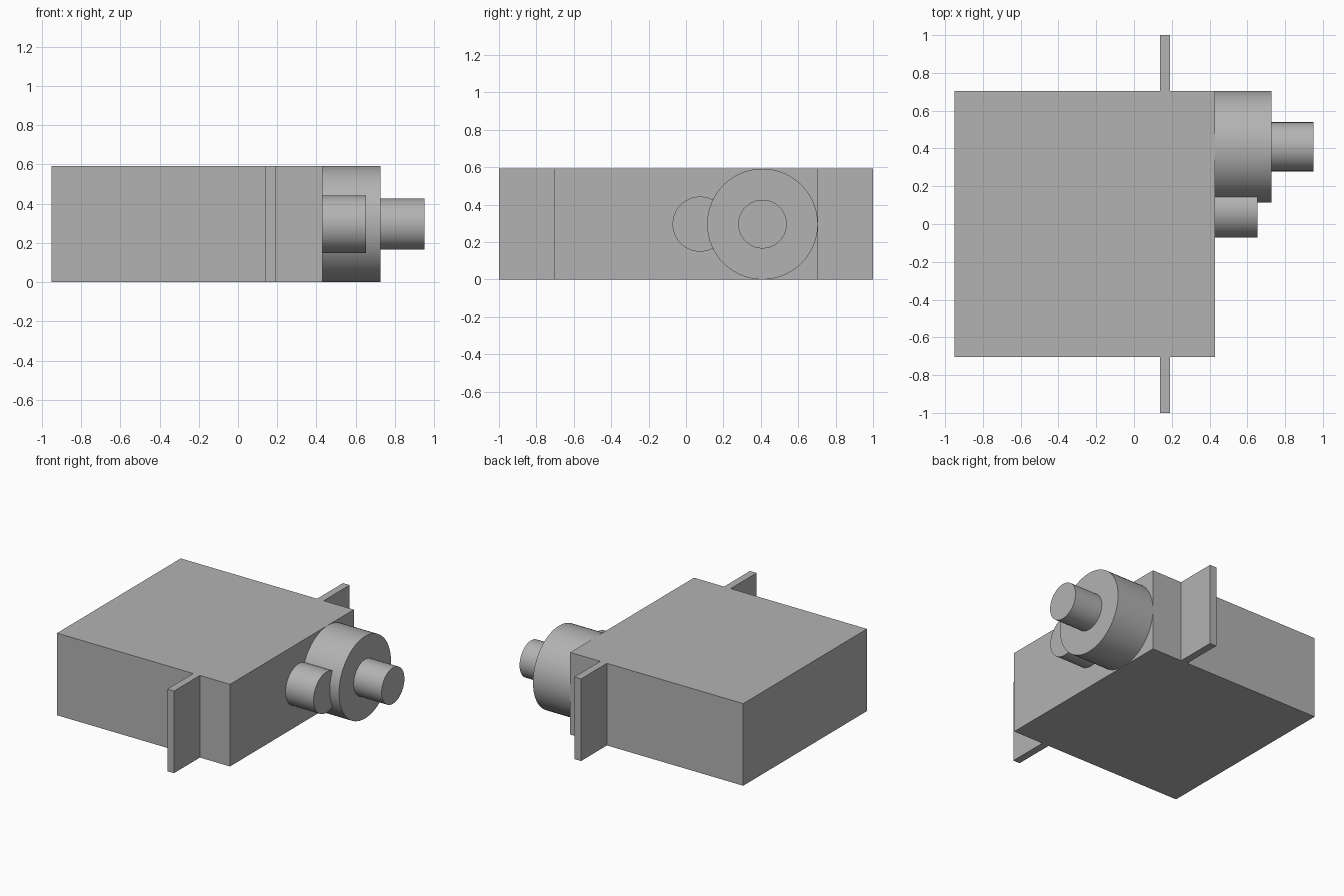
import bpy
import math

cube = bpy.data.objects.get("Cube")
if cube:
    bpy.data.objects.remove(cube, do_unlink=True)

HEIGHT = 0.592
MID = HEIGHT / 2
FACE_X = 0.43      # output side of the case

# Single plastic colour
grey = bpy.data.materials.new("grey_plastic")
grey.use_nodes = True
colour = (0.45, 0.45, 0.45, 1)
grey.diffuse_color = colour
grey.node_tree.nodes["Principled BSDF"].inputs["Base Color"].default_value = colour


def finish(name):
    obj = bpy.context.object
    obj.name = name
    obj.data.materials.append(grey)
    return obj


def box(name, x0, x1, y0, y1):
    """Full-height box between the given x and y limits."""
    bpy.ops.mesh.primitive_cube_add(size=1, location=((x0 + x1) / 2, (y0 + y1) / 2, MID))
    obj = finish(name)
    obj.scale = (x1 - x0, y1 - y0, HEIGHT)
    bpy.ops.object.transform_apply(location=False, rotation=False, scale=True)


def rod(name, x0, x1, y, radius):
    """Cylinder lying along x at mid height."""
    bpy.ops.mesh.primitive_cylinder_add(
        vertices=64, radius=radius, depth=x1 - x0,
        location=((x0 + x1) / 2, y, MID), rotation=(0, math.pi / 2, 0))
    finish(name)
    bpy.ops.object.shade_smooth_by_angle(angle=math.radians(30))


# Case and its two mounting tabs
box("motor_case", -0.95, FACE_X, -0.705, 0.705)
box("front_mounting_tab", 0.137, 0.19, -1, -0.705)
box("back_mounting_tab", 0.137, 0.19, 0.705, 1)

# Gear housing, smaller gear boss and output shaft
rod("gear_housing", FACE_X, 0.727, 0.409, MID)
rod("gear_boss", FACE_X, 0.653, 0.075, 0.147)
rod("output_shaft", 0.727, 0.95, 0.409, 0.13)
